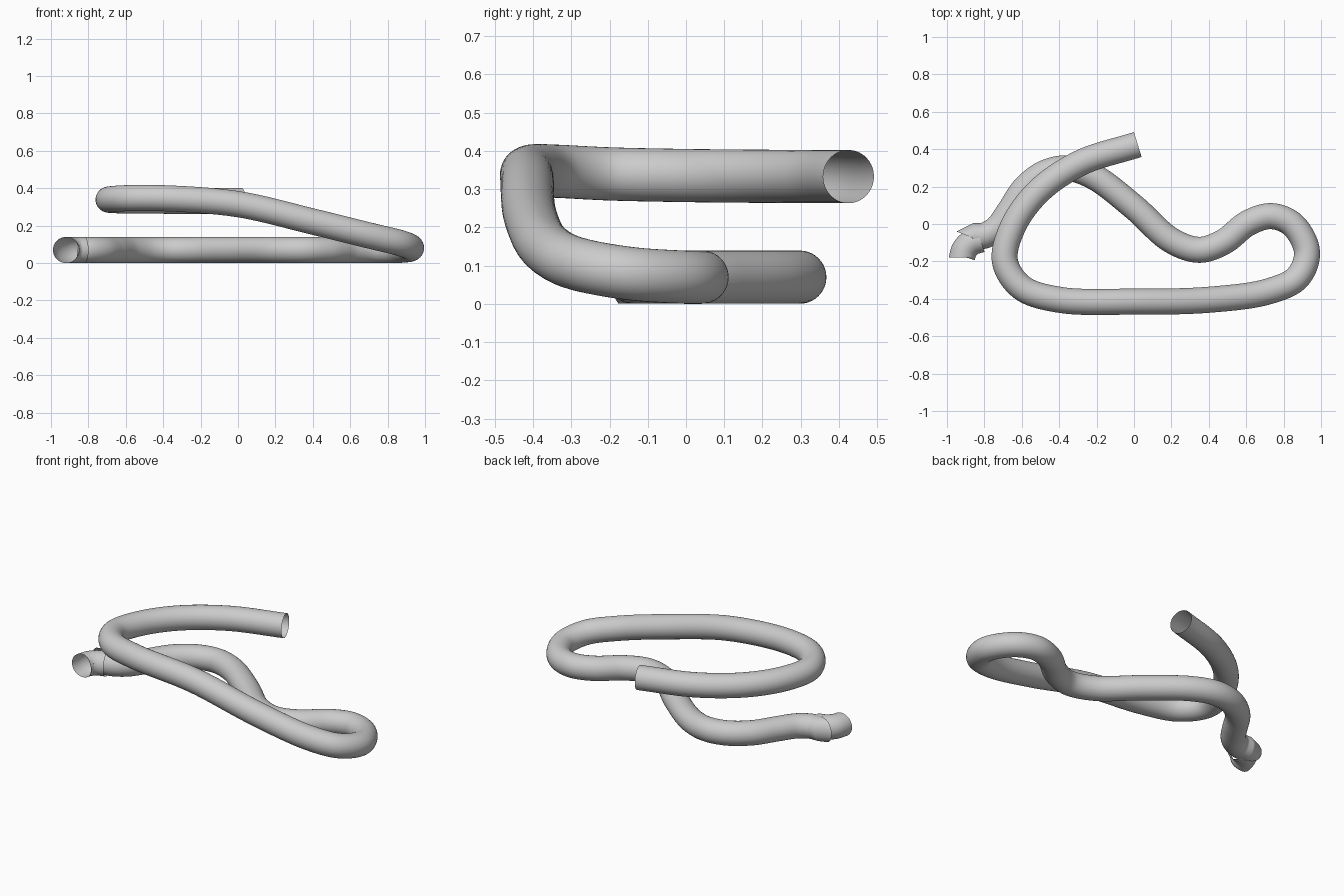
import bpy, bmesh, math
from mathutils import Vector

if "Cube" in bpy.data.objects:
    bpy.data.objects.remove(bpy.data.objects["Cube"])

R = 0.0695      # hose radius
SIDES = 40

mat = bpy.data.materials.new("light grey")
mat.diffuse_color = (0.6, 0.6, 0.6, 1)
mat.use_nodes = True
mat.node_tree.nodes["Principled BSDF"].inputs["Base Color"].default_value = mat.diffuse_color


def smooth_path(pts, steps):
    """Centripetal Catmull-Rom curve through the points."""
    p = [Vector(q) for q in pts]
    p = [2 * p[0] - p[1]] + p + [2 * p[-1] - p[-2]]
    out = []
    for a, b, c, d in zip(p, p[1:], p[2:], p[3:]):
        t1 = (b - a).length ** 0.5
        t2 = t1 + (c - b).length ** 0.5
        t3 = t2 + (d - c).length ** 0.5
        for i in range(steps):
            t = t1 + (t2 - t1) * i / steps
            e = a.lerp(b, t / t1)
            f = b.lerp(c, (t - t1) / (t2 - t1))
            g = c.lerp(d, (t - t2) / (t3 - t2))
            out.append(e.lerp(f, t / t2).lerp(f.lerp(g, (t - t1) / (t3 - t1)),
                                              (t - t1) / (t2 - t1)))
    return out + [p[-2]]


def skin(name, rings):
    """Open tube from (centre, side axis, up axis) rings."""
    bm = bmesh.new()
    loops = []
    for c, s, u in rings:
        loops.append([bm.verts.new(c + s * math.cos(k * math.tau / SIDES)
                                   + u * math.sin(k * math.tau / SIDES))
                      for k in range(SIDES)])
    for a, b in zip(loops, loops[1:]):
        for k in range(SIDES):
            j = (k + 1) % SIDES
            bm.faces.new((a[k], a[j], b[j], b[k])).smooth = True
    bmesh.ops.recalc_face_normals(bm, faces=bm.faces)
    me = bpy.data.meshes.new(name)
    bm.to_mesh(me)
    bm.free()
    me.materials.append(mat)
    ob = bpy.data.objects.new(name, me)
    bpy.context.collection.objects.link(ob)


def tube(name, pts, steps=10, start=None):
    path = smooth_path(pts, steps)
    rings = []
    for i, c in enumerate(path):
        t = (path[min(i + 1, len(path) - 1)] - path[max(i - 1, 0)]).normalized()
        if i == 0 and start:
            t = Vector(start)
        s = t.cross(Vector((0, 0, 1))).normalized()
        rings.append((c, s * R, s.cross(t) * R))
    skin(name, rings)


# main hose: wavy run on the ground, then a rising loop
L = 0.07
tube("hose", [
    (-0.86, -0.065, L), (-0.80, -0.062, L), (-0.73, -0.02, L), (-0.665, 0.07, L),
    (-0.58, 0.195, L), (-0.47, 0.275, L), (-0.345, 0.297, L), (-0.21, 0.25, L),
    (0, 0.09, L), (0.2, -0.088, L), (0.35, -0.138, L), (0.48, -0.095, L),
    (0.61, 0.005, L), (0.735, 0.042, L), (0.85, -0.005, 0.07), (0.925, -0.15, 0.08),
    (0.875, -0.285, 0.105), (0.72, -0.36, 0.143), (0.4, -0.405, 0.222),
    (0, -0.415, 0.315), (-0.4, -0.405, 0.347), (-0.6, -0.34, 0.347),
    (-0.69, -0.2, 0.34), (-0.65, -0.02, 0.336), (-0.515, 0.17, 0.334),
    (-0.29, 0.325, 0.333), (0.02, 0.425, 0.333)], start=(1, 0, 0))

# bent end piece
tube("end_elbow", [(-0.92, -0.178, L), (-0.905, -0.135, L), (-0.87, -0.1, L),
                   (-0.82, -0.083, L)], 8, start=(0, 1, 0))

# folded collar between hose and elbow
a, b = Vector((-0.95, -0.04, L)), Vector((-0.82, -0.09, L))
up = Vector((0, 0, R))
skin("collar", [(Vector((-0.86, -0.065, L)), Vector((0, -R, 0)), up),
                ((a + b) / 2, (b - a) / 2, up)])
